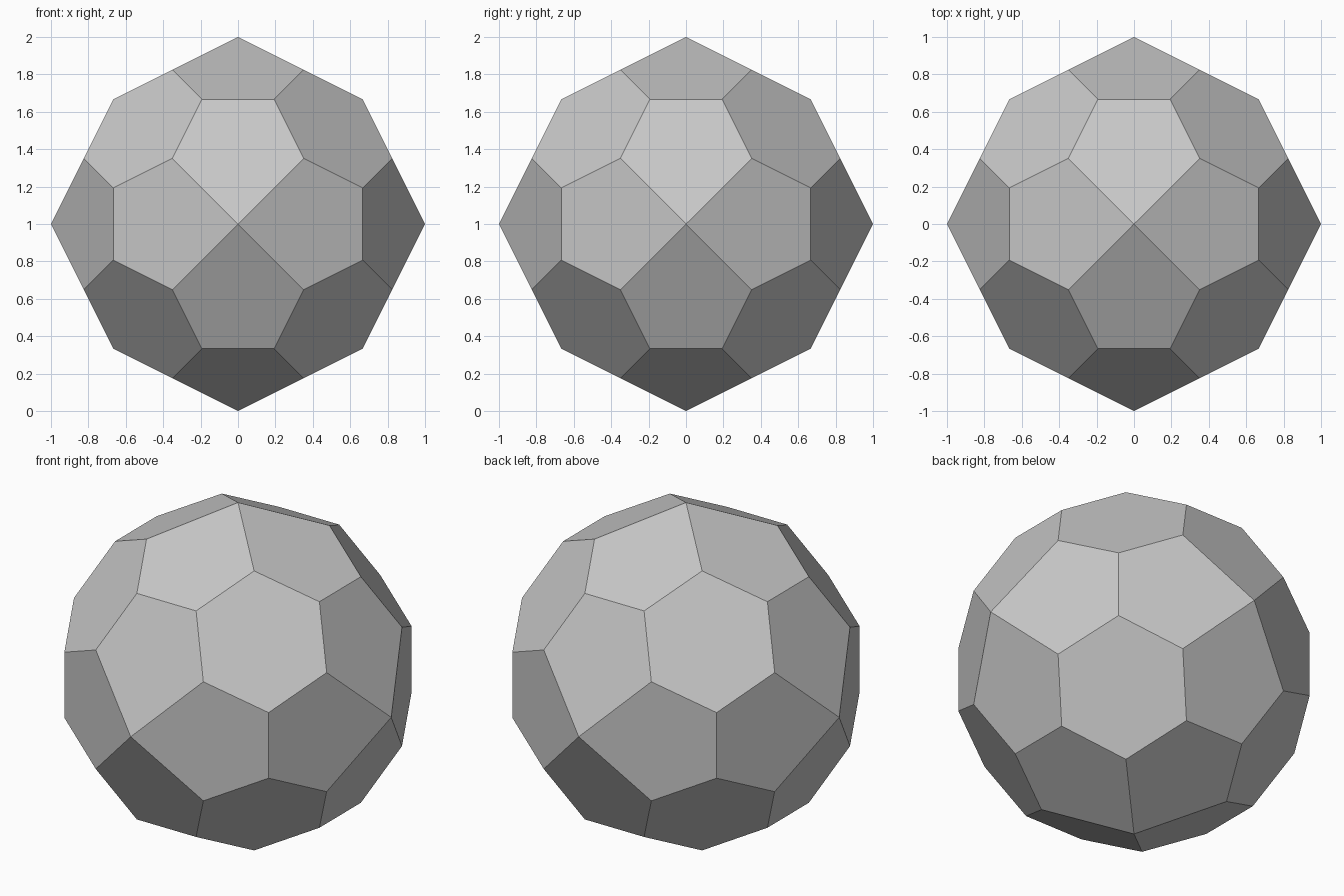
import bpy
import bmesh
from mathutils import Vector

RADIUS = 1.0               # distance from the centre to the six poles
CUBE = 4 / 3               # side of the cube whose faces are raised to the poles
HALF_EDGE = 0.1933         # half of the cube edge left between two cut corners

default_cube = bpy.data.objects.get("Cube")
if default_cube:
    bpy.data.objects.remove(default_cube, do_unlink=True)

# Plain grey for the whole ball
grey = bpy.data.materials.new("light_grey")
grey.use_nodes = True
colour = (0.57, 0.57, 0.57, 1)
grey.diffuse_color = colour
grey.node_tree.nodes["Principled BSDF"].inputs["Base Color"].default_value = colour

# Cube with a low pyramid on each face: 24 triangles
bm = bmesh.new()
bmesh.ops.create_cube(bm, size=CUBE)
poles = bmesh.ops.poke(bm, faces=bm.faces[:])["verts"]
for pole in poles:
    pole.co = pole.co.normalized() * RADIUS

# Slice off the eight corners: 24 pentagons and 8 hexagons
for x in (-1, 1):
    for y in (-1, 1):
        for z in (-1, 1):
            corner = Vector((x, y, z))
            cut = bmesh.ops.bisect_plane(
                bm,
                geom=bm.verts[:] + bm.edges[:] + bm.faces[:],
                plane_co=corner * (CUBE + HALF_EDGE) / 3,
                plane_no=corner.normalized(),
                clear_outer=True,
            )
            rim = [e for e in cut["geom_cut"] if isinstance(e, bmesh.types.BMEdge)]
            bmesh.ops.edgenet_fill(bm, edges=rim)

bmesh.ops.recalc_face_normals(bm, faces=bm.faces[:])

# Flat-shaded ball resting on the ground plane
mesh = bpy.data.meshes.new("faceted_ball")
bm.to_mesh(mesh)
bm.free()
mesh.materials.append(grey)
ball = bpy.data.objects.new("faceted_ball", mesh)
ball.location.z = RADIUS
bpy.context.collection.objects.link(ball)
